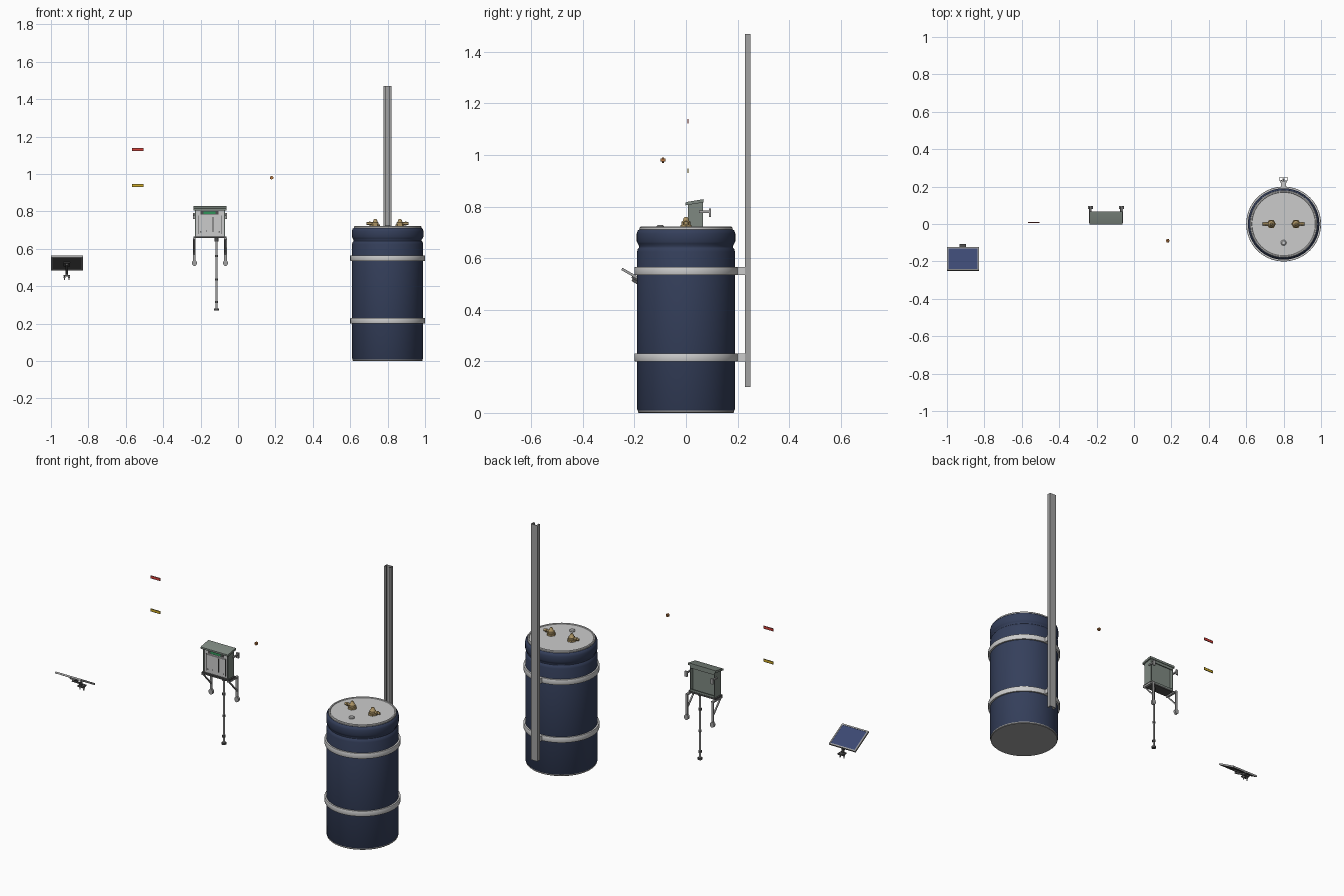
import bpy, bmesh, math
from mathutils import Vector, Matrix

if "Cube" in bpy.data.objects:
    bpy.data.objects.remove(bpy.data.objects["Cube"])


def mat(name, r, g, b):
    m = bpy.data.materials.new(name)
    m.diffuse_color = (r, g, b, 1)
    m.use_nodes = True
    m.node_tree.nodes["Principled BSDF"].inputs["Base Color"].default_value = m.diffuse_color
    return m


NAVY = mat("navy", 0.035, 0.05, 0.105)
CELL = mat("cell_blue", 0.045, 0.065, 0.17)
CASE = mat("case_green_grey", 0.21, 0.25, 0.22)
DARK = mat("dark_grey", 0.08, 0.08, 0.08)
STEEL = mat("steel", 0.36, 0.36, 0.36)
BRASS = mat("brass", 0.42, 0.30, 0.13)
COPPER = mat("copper", 0.5, 0.2, 0.06)
RED = mat("red", 0.7, 0.05, 0.04)
YELLOW = mat("yellow", 0.65, 0.42, 0.02)
GREEN = mat("green", 0.03, 0.3, 0.1)


def finish(name, bm, m=None):
    bmesh.ops.recalc_face_normals(bm, faces=bm.faces)
    me = bpy.data.meshes.new(name)
    bm.to_mesh(me)
    bm.free()
    ob = bpy.data.objects.new(name, me)
    bpy.context.collection.objects.link(ob)
    if m:
        me.materials.append(m)
    return ob


def box(name, lo, hi, m=None, frame=None):
    bm = bmesh.new()
    lo, hi = Vector(lo), Vector(hi)
    bmesh.ops.create_cube(bm, size=1, matrix=Matrix.Translation((lo + hi) / 2)
                          @ Matrix.Diagonal((*(hi - lo), 1)))
    if frame:
        bm.transform(frame)
    return finish(name, bm, m)


def rod(name, a, b, r, m=None, sides=16, r2=None):
    a, b = Vector(a), Vector(b)
    bm = bmesh.new()
    bmesh.ops.create_cone(bm, cap_ends=True, segments=sides, radius1=r,
                          radius2=r if r2 is None else r2, depth=(b - a).length)
    bm.transform(Matrix.Translation((a + b) / 2) @ (b - a).to_track_quat('Z', 'Y').to_matrix().to_4x4())
    return finish(name, bm, m)


def lathe(name, prof, centre, m=None, sides=64, closed=False):
    """Spin an (r, z) profile; open profiles get flat end caps."""
    bm = bmesh.new()
    rings = [[bm.verts.new((centre[0] + r * math.cos(2 * math.pi * i / sides),
                            centre[1] + r * math.sin(2 * math.pi * i / sides), centre[2] + z))
              for i in range(sides)] for r, z in prof]
    pairs = list(zip(rings, rings[1:])) + ([(rings[-1], rings[0])] if closed else [])
    for p, q in pairs:
        for i in range(sides):
            j = (i + 1) % sides
            bm.faces.new((p[i], p[j], q[j], q[i]))
    if not closed:
        bm.faces.new(rings[0])
        bm.faces.new(rings[-1])
    return finish(name, bm, m)


def prism(name, pts, vec, m=None):
    bm = bmesh.new()
    f = bm.faces.new([bm.verts.new(p) for p in pts])
    g = bmesh.ops.extrude_face_region(bm, geom=[f])
    bmesh.ops.translate(bm, vec=vec, verts=[v for v in g["geom"] if isinstance(v, bmesh.types.BMVert)])
    return finish(name, bm, m)


# Barrel
BX = 0.8
lathe("barrel_body", [(0.186, 0.008), (0.19, 0.014), (0.19, 0.625), (0.187, 0.635), (0.182, 0.642),
                      (0.182, 0.648), (0.187, 0.656), (0.191, 0.664), (0.191, 0.695), (0.188, 0.706),
                      (0.181, 0.712)], (BX, 0, 0), NAVY)
lathe("barrel_base", [(0.184, 0), (0.187, 0.003), (0.187, 0.009)], (BX, 0, 0), STEEL)
lathe("barrel_lid", [(0.18, 0.708), (0.18, 0.718), (0.177, 0.722), (0.171, 0.722), (0.169, 0.718)], (BX, 0, 0))
lathe("lid_plug", [(0.015, 0.717), (0.015, 0.724), (0.010, 0.728)], (BX, -0.1, 0), None, 24)

# Straps and their brackets to the post
for n, z in (("lower", 0.215), ("upper", 0.55)):
    lathe(n + "_strap", [(0.189, -0.015), (0.199, -0.015), (0.2, -0.013), (0.2, 0.013),
                         (0.199, 0.015), (0.189, 0.015)], (BX, 0, z), None, 64, True)
    box(n + "_strap_bracket", (BX - 0.014, 0.19, z - 0.015), (BX + 0.014, 0.222, z + 0.015))
    box(n + "_bracket_plate", (BX - 0.019, 0.222, z - 0.015), (BX + 0.019, 0.229, z + 0.015))
    rod(n + "_bracket_bolt", (BX, 0.22, z), (BX, 0.243, z), 0.006, STEEL, 6)

# Lipped channel post, open towards the barrel
w, t, y0, y1 = 0.021, 0.0028, 0.229, 0.251
half = [(w, y1), (w, y0), (0.010, y0), (0.010, y0 + 0.007), (0.010 + t, y0 + 0.007),
        (0.010 + t, y0 + t), (w - t, y0 + t), (w - t, y1 - t)]
prof = half + [(-x, y) for x, y in reversed(half)]
prism("channel_post", [(BX + x, y, 0.1) for x, y in prof], (0, 0, 1.37), STEEL)

# Brass lid fittings with side spouts
for n, s in (("left", -1), ("right", 1)):
    x = BX + s * 0.066
    lathe(n + "_fitting_nut", [(0.025, 0.717), (0.025, 0.729)], (x, 0, 0), BRASS, 6)
    lathe(n + "_fitting_body", [(0.018, 0.725), (0.018, 0.74), (0.012, 0.745), (0.009, 0.755),
                                (0.005, 0.76)], (x, 0, 0), BRASS, 24)
    rod(n + "_fitting_spout", (x, 0, 0.735), (x + s * 0.046, 0, 0.735), 0.007, BRASS)
    rod(n + "_spout_collar", (x + s * 0.026, 0, 0.735), (x + s * 0.034, 0, 0.735), 0.011, BRASS, 6)

# Control case: walls, recessed front, open back
L, R = -0.23, -0.07
for n, x in (("left", L), ("right", R - 0.005)):
    prism("case_%s_wall" % n, [(x, 0.008, 0.665), (x, 0.065, 0.665), (x, 0.065, 0.817), (x, 0.008, 0.808)],
          (0.005, 0, 0), CASE)
box("case_floor", (L - 0.008, 0.004, 0.658), (R + 0.008, 0.067, 0.667), DARK)
box("case_back_sheet", (L, 0.04, 0.665), (R, 0.044, 0.813), CASE)
box("case_front_panel", (L + 0.004, 0.016, 0.665), (R - 0.004, 0.03, 0.808))
prism("case_roof", [(L - 0.008, -0.002, 0.805), (L - 0.008, -0.002, 0.815), (L - 0.008, 0.004, 0.818),
                    (L - 0.008, 0.068, 0.829), (L - 0.008, 0.068, 0.816)], (R - L + 0.016, 0, 0), CASE)
box("back_rim_bottom", (L, 0.06, 0.665), (R, 0.065, 0.678), CASE)
box("back_rim_top", (L, 0.06, 0.80), (R, 0.065, 0.817), CASE)

# Front panel details
box("display_bezel", (-0.2, 0.012, 0.783), (-0.105, 0.017, 0.803), DARK)
box("display", (-0.185, 0.010, 0.787), (-0.12, 0.013, 0.799), GREEN)
box("front_door", (-0.21, 0.011, 0.682), (-0.09, 0.017, 0.776))
for i, x in enumerate((-0.213, -0.09)):
    box("door_edge_%d" % i, (x, 0.010, 0.68), (x + 0.003, 0.017, 0.778), DARK)
for i, x in enumerate((-0.172, -0.135)):
    box("door_slot_%d" % i, (x, 0.0095, 0.69), (x + 0.004, 0.012, 0.77 if i else 0.70), DARK)
for x in (-0.2, -0.1):
    rod("door_screw", (x, 0.009, 0.69), (x, 0.012, 0.69), 0.004, DARK, 12)

# Case side brackets: tabs, arms, legs, braces
for n, x, s in (("left", -0.233, -1), ("right", -0.067, 1)):
    box(n + "_tab_arm", (x - 0.004, 0.05, 0.776), (x + 0.004, 0.092, 0.784), STEEL)
    box(n + "_tab_plate", (x - 0.008, 0.09, 0.76), (x + 0.008, 0.096, 0.792), STEEL)
    box(n + "_arm", (x - 0.007, 0.006, 0.65), (x + 0.007, 0.092, 0.658), STEEL)
    box(n + "_leg", (x - 0.007, 0.084, 0.525), (x + 0.007, 0.091, 0.655), STEEL)
    prism(n + "_brace", [(x - 0.004, 0.010, 0.652), (x - 0.004, 0.018, 0.652),
                         (x - 0.004, 0.086, 0.578), (x - 0.004, 0.086, 0.568)], (0.008, 0, 0), STEEL)
    prism(n + "_foot", [(x + 0.013 * math.cos(a * math.pi / 10), 0.081,
                         0.524 + 0.016 * math.sin(a * math.pi / 10)) for a in range(20)], (0, 0.014, 0), STEEL)

# Probe rod under the case
px, py = -0.115, 0.035
rod("probe_rod", (px, py, 0.275), (px, py, 0.66), 0.006, STEEL)
for i, (z, r, h) in enumerate(((0.27, 0.013, 0.01), (0.31, 0.009, 0.012), (0.43, 0.008, 0.01),
                               (0.555, 0.009, 0.012), (0.64, 0.010, 0.02))):
    rod("probe_collar_%d" % i, (px, py, z), (px, py, z + h), r, DARK)

# Marker strips
for n, z, m in (("red", 1.123, RED), ("yellow", 0.931, YELLOW)):
    box(n + "_strip", (-0.566, 0.006, z), (-0.504, 0.009, z + 0.016), m)
    for i, (a, b) in enumerate(((0, 0.002), (0.014, 0.016))):
        box("%s_strip_edge_%d" % (n, i), (-0.566, 0.0055, z + a), (-0.504, 0.0095, z + b), DARK)

# Small copper plug
rod("plug_stem", (0.18, -0.098, 0.98), (0.18, -0.08, 0.98), 0.006, COPPER, 16)
rod("plug_nut", (0.18, -0.094, 0.98), (0.18, -0.086, 0.98), 0.010, COPPER, 6)

# Solar panel, tilted down towards the back
F = Matrix.Translation((-0.915, -0.1875, 0.523)) @ Matrix.Rotation(math.radians(-30), 4, 'X')
box("solar_backing", (-0.08, -0.068, -0.004), (0.08, 0.068, 0.002), DARK, F)
box("solar_cells", (-0.078, -0.064, 0.001), (0.078, 0.064, 0.0035), CELL, F)
for i, s in enumerate((-1, 1)):
    a, b = sorted((s * 0.077, s * 0.085))
    box("panel_side_frame_%d" % i, (a, -0.071, -0.005), (b, 0.071, 0.005), STEEL, F)
    a, b = sorted((s * 0.063, s * 0.071))
    box("panel_end_frame_%d" % i, (-0.078, a, -0.005), (0.078, b, 0.005), STEEL, F)

# Panel mount arm and U clamp
box("mount_plate", (-0.018, -0.022, -0.012), (0.018, 0.012, -0.004), DARK, F)
box("mount_arm", (-0.006, -0.015, -0.022), (0.006, 0.075, -0.012), DARK, F)
box("clamp_stem", (-0.921, -0.138, 0.458), (-0.909, -0.126, 0.482), DARK)
box("clamp_plate", (-0.932, -0.142, 0.452), (-0.898, -0.108, 0.46), DARK)
for n, x in (("left", -0.927), ("right", -0.903)):
    rod(n + "_clamp_leg", (x, -0.125, 0.432), (x, -0.125, 0.458), 0.003, STEEL, 10)
    rod(n + "_clamp_nut", (x, -0.125, 0.444), (x, -0.125, 0.45), 0.006, STEEL, 6)

# Smooth shading with sharp edges kept
bpy.ops.object.select_all(action='SELECT')
bpy.context.view_layer.objects.active = bpy.data.objects["barrel_body"]
bpy.ops.object.shade_smooth_by_angle(angle=math.radians(35))
